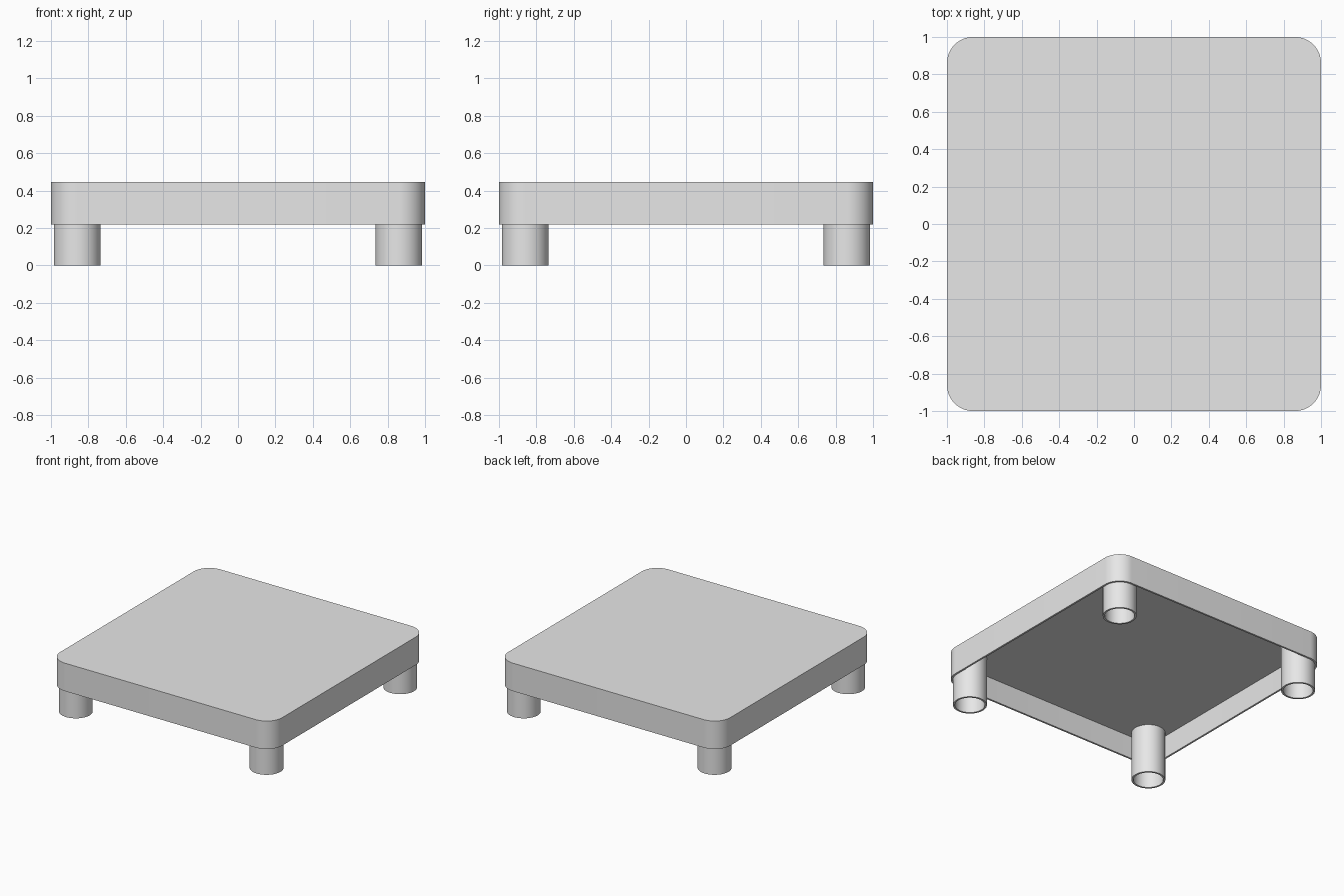
import bpy
import bmesh
from math import sin, cos, pi

cube = bpy.data.objects.get("Cube")
if cube:
    bpy.data.objects.remove(cube, do_unlink=True)

HEIGHT, CEILING, RIM = 0.445, 0.40, 0.217   # slab top, recess ceiling, lower rim
CENTRE, CORNER = 0.86, 0.14                 # corner centre and outer corner radius
WALL = 0.015
LEG_RADIUS = CORNER - WALL
STEPS = 16                                  # segments per quarter turn

grey = bpy.data.materials.new("plain grey")
grey.use_nodes = True
grey.diffuse_color = (0.8, 0.8, 0.8, 1)
grey.node_tree.nodes["Principled BSDF"].inputs["Base Color"].default_value = (0.8, 0.8, 0.8, 1)


def outline(half, radius):
    """Rounded square around the origin; a plain circle when half is zero."""
    points = []
    for q, (sx, sy) in enumerate([(1, 1), (-1, 1), (-1, -1), (1, -1)]):
        for i in range(STEPS + 1):
            a = (q + i / STEPS) * pi / 2
            points.append((sx * half + radius * cos(a), sy * half + radius * sin(a)))
    return points


def loft(name, half, rings, capped, location=(0, 0, 0)):
    """Skin a stack of (radius, z) outlines, optionally capping both ends."""
    bm = bmesh.new()
    loops = [[bm.verts.new((x, y, z)) for x, y in outline(half, r)] for r, z in rings]
    for low, high in zip(loops, loops[1:]):
        for i in range(len(low)):
            j = (i + 1) % len(low)
            bm.faces.new((low[i], low[j], high[j], high[i]))
    if capped:
        bm.faces.new(loops[0])
        bm.faces.new(loops[-1])
    bmesh.ops.remove_doubles(bm, verts=bm.verts, dist=1e-5)
    bmesh.ops.recalc_face_normals(bm, faces=bm.faces)
    mesh = bpy.data.meshes.new(name)
    bm.to_mesh(mesh)
    bm.free()
    mesh.materials.append(grey)
    obj = bpy.data.objects.new(name, mesh)
    obj.location = location
    bpy.context.collection.objects.link(obj)
    bpy.ops.object.select_all(action='DESELECT')
    obj.select_set(True)
    bpy.context.view_layer.objects.active = obj
    bpy.ops.object.shade_smooth_by_angle()
    return obj


# Slab with a thin skirt, hollow from below
loft("top_slab", CENTRE,
     [(LEG_RADIUS, CEILING), (LEG_RADIUS, RIM), (CORNER, RIM), (CORNER, HEIGHT)], True)

# Open tubular legs nested in the rounded corners
for side, sx in (("left", 1), ("right", -1)):
    for end, sy in (("front", -1), ("back", 1)):
        bore = LEG_RADIUS - WALL
        loft(f"{end}_{side}_leg", 0,
             [(bore, CEILING), (bore, 0), (LEG_RADIUS, 0), (LEG_RADIUS, CEILING)],
             False, (sx * CENTRE, sy * CENTRE, 0))
